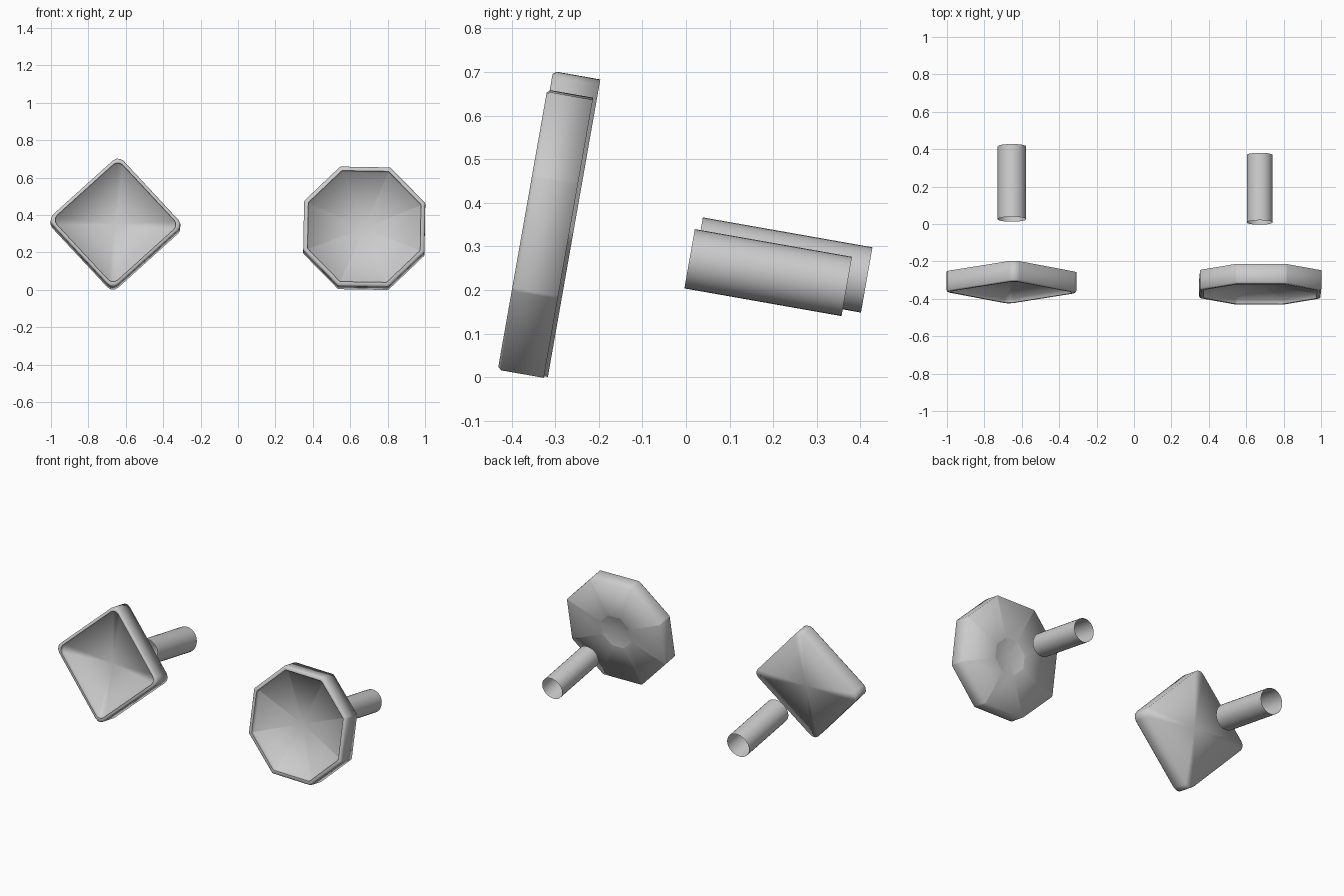
import bpy, bmesh
from math import sin, cos, radians, pi

if "Cube" in bpy.data.objects:
    bpy.data.objects.remove(bpy.data.objects["Cube"])

TILT = radians(10)


def finish(name, bm, loc, rot_x):
    bmesh.ops.recalc_face_normals(bm, faces=bm.faces)
    me = bpy.data.meshes.new(name)
    bm.to_mesh(me)
    bm.free()
    for p in me.polygons:
        p.use_smooth = True
    ob = bpy.data.objects.new(name, me)
    ob.location = loc
    ob.rotation_euler = (rot_x, 0, 0)
    bpy.context.collection.objects.link(ob)
    return ob


def outline(sides, apothem, radius, seg, turn):
    """Regular polygon outline with rounded corners, in (x, z)."""
    pts = []
    rc = (apothem - radius) / cos(pi / sides)
    for i in range(sides):
        a = 2 * pi * i / sides + turn
        for j in range(seg + 1):
            b = a + (2 * j / seg - 1) * pi / sides
            pts.append((rc * cos(a) + radius * cos(b), rc * sin(a) + radius * sin(b)))
    return pts


def dish(name, pts, profile, sharp, back_apex, front_apex, loc):
    """Skin scaled outline rings (scale, depth) and close both ends with fans."""
    bm = bmesh.new()
    n = len(pts)
    rings = [[bm.verts.new((x * s, y, z * s)) for x, z in pts] for s, y in profile]
    for a, b in zip(rings, rings[1:]):
        for i in range(n):
            j = (i + 1) % n
            bm.faces.new((a[i], a[j], b[j], b[i]))
    for ring, y in ((rings[0], back_apex), (rings[-1], front_apex)):
        c = bm.verts.new((0, y, 0))
        for i in range(n):
            bm.faces.new((ring[i], ring[(i + 1) % n], c))
    for k in sharp:
        for i in range(n):
            bm.edges.get((rings[k][i], rings[k][(i + 1) % n])).smooth = False
    return finish(name, bm, loc, -TILT)


def tube(name, radius, length, loc):
    bm = bmesh.new()
    bmesh.ops.create_cone(bm, cap_ends=False, segments=32,
                          radius1=radius, radius2=radius, depth=length)
    return finish(name, bm, loc, -TILT - pi / 2)


# Shared rim section: outer wall, rounded lip, recessed inner step
def rim(t):
    return [(1, t), (1, 0.008), (0.98, 0), (0.93, 0), (0.92, 0.025)]


# Square dish with rounded corners, standing on one corner
dish("square_dish", outline(4, 0.2575, 0.04, 3, radians(-2.5)),
     rim(0.11), [3], 0.11, 0.055, (-0.655, -0.365, 0.361))

# Octagonal dish with a small central recess at the back
dish("octagon_dish", outline(8, 0.324, 0.01, 1, radians(21.5)),
     [(0.31, 0.107)] + rim(0.107), [0, 4], 0.085, 0.055, (0.675, -0.375, 0.3385))

# Open tubes behind each dish
tube("square_dish_tube", 0.076, 0.395, (-0.653, 0.22, 0.2575))
tube("octagon_dish_tube", 0.069, 0.366, (0.672, 0.1885, 0.24))
